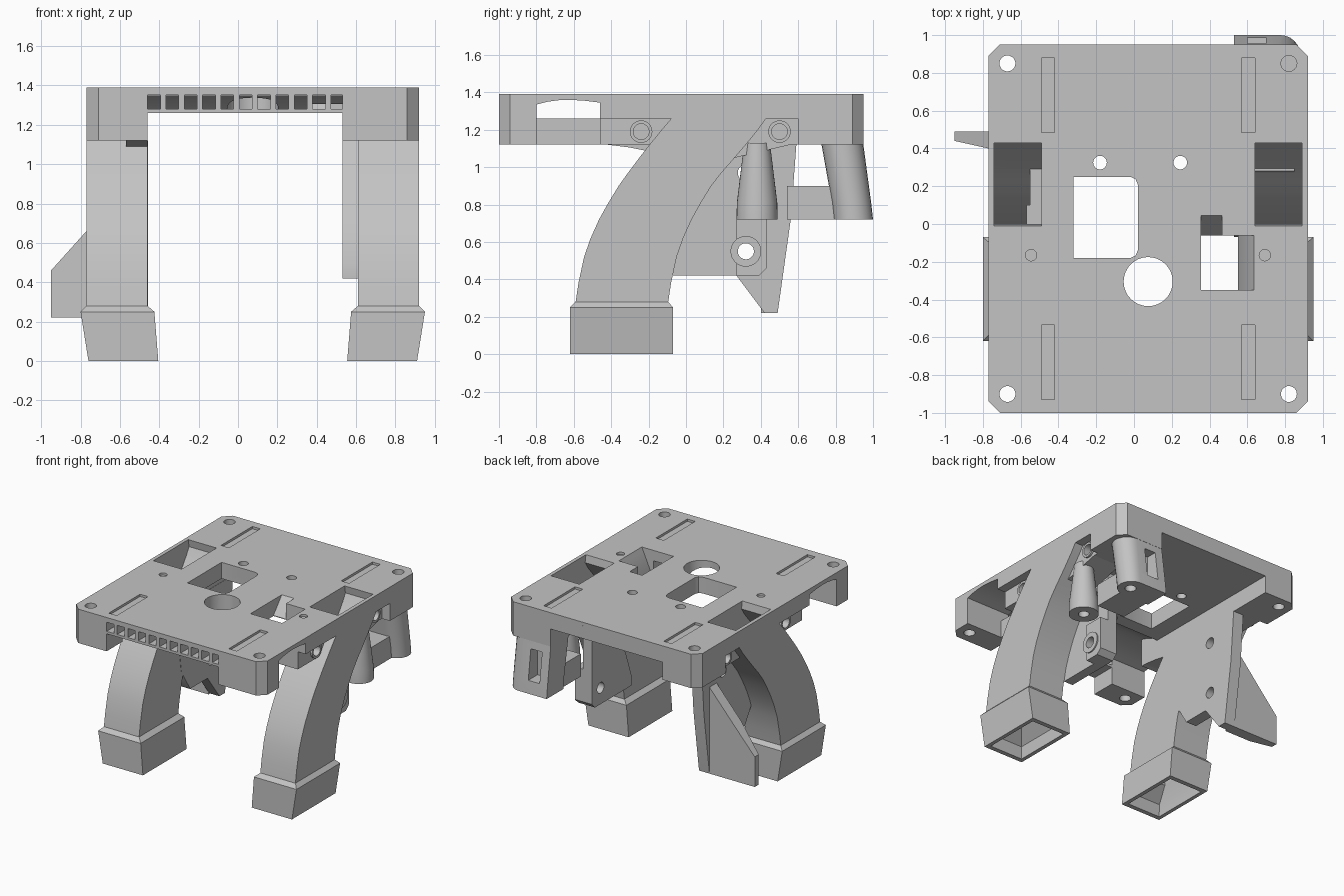
import bpy, bmesh
from math import sin, cos, pi, radians

if "Cube" in bpy.data.objects:
    bpy.data.objects.remove(bpy.data.objects["Cube"])

grey = bpy.data.materials.new("plain_grey")
grey.use_nodes = True
grey.diffuse_color = (0.55, 0.55, 0.55, 1)
grey.node_tree.nodes["Principled BSDF"].inputs["Base Color"].default_value = grey.diffuse_color

MID = 0.075          # mirror plane of the two ducts
parts, cutters = [], []


def loft(name, rings, cutter=False):
    """Skin a closed solid through a row of rings."""
    bm = bmesh.new()
    rows = [[bm.verts.new(p) for p in ring] for ring in rings]
    n = len(rows[0])
    for a, b in zip(rows, rows[1:]):
        for i in range(n):
            j = (i + 1) % n
            bm.faces.new((a[i], a[j], b[j], b[i]))
    bm.faces.new(rows[0])
    bm.faces.new(rows[-1])
    bmesh.ops.recalc_face_normals(bm, faces=bm.faces)
    me = bpy.data.meshes.new(name)
    bm.to_mesh(me)
    bm.free()
    me.materials.append(grey)
    ob = bpy.data.objects.new(name, me)
    bpy.context.collection.objects.link(ob)
    ob.hide_render = cutter
    (cutters if cutter else parts).append(ob)
    return ob


def prism(name, pts, axis, lo, hi, cutter=False):
    """Extrude a flat outline along x, y or z."""
    def place(p, d):
        return {"x": (d, *p), "y": (p[0], d, p[1]), "z": (*p, d)}[axis]
    return loft(name, [[place(p, d) for p in pts] for d in (lo, hi)], cutter)


def box(name, x, y, z, cutter=False):
    return prism(name, [(x[0], y[0]), (x[1], y[0]), (x[1], y[1]), (x[0], y[1])], "z", *z, cutter)


def circle(u, v, r, n=32):
    return [(u + r * cos(2 * pi * i / n), v + r * sin(2 * pi * i / n)) for i in range(n)]


def hole(u, v, r, axis, lo, hi):
    return prism("hole_cutter", circle(u, v, r), axis, lo, hi, True)


def cut(objects, *tools):
    for ob in objects:
        for t in tools:
            m = ob.modifiers.new("cut", "BOOLEAN")
            m.operation, m.solver, m.object = "DIFFERENCE", "EXACT", t


def mirror_x(x):
    return 2 * MID - x


# Top plate with clipped corners
c = 0.06
X0, X1, Y0, Y1 = -0.77, 0.92, -1.0, 0.95
plate = prism("top_plate", [(X0 + c, Y0), (X1 - c, Y0), (X1, Y0 + c), (X1, Y1 - c),
                            (X1 - c, Y1), (X0 + c, Y1), (X0, Y1 - c), (X0, Y0 + c)], "z", 1.362, 1.39)

# Thick core under the plate, with an arched air channel near the front
arch = [(-0.8, 1.335), (-0.74, 1.35), (-0.68, 1.358), (-0.62, 1.36), (-0.54, 1.355), (-0.46, 1.345)]
ramp = [(-0.4, 1.328), (-0.35, 1.307), (-0.31, 1.283), (-0.285, 1.26)]
core = prism("plate_core", [(Y0, 1.362), (Y0, 1.26), (-0.8, 1.26)] + arch + ramp + [(Y1, 1.26), (Y1, 1.362)],
             "x", -0.46, 0.53)
deck = (plate, core)

# Side rails under the plate
rails = []
for name, out, inn, s in (("left_rail", X1, 0.53, 1), ("right_rail", X0, -0.46, -1)):
    rails.append(prism(name, [(inn, Y0), (out - s * c, Y0), (out, Y0 + c), (out, Y1 - c),
                              (out - s * c, Y1), (inn, Y1)], "z", 1.12, 1.362))

# Front grille slots into the channel
for i in range(11):
    x = -0.463 + i * 0.0932
    cut([core], box("slot_cutter", (x + 0.004, x + 0.068), (-1.1, -0.75), (1.28, 1.352), True))

# Screw holes through plate and rails
for x, rail in ((0.82, rails[0]), (-0.67, rails[1])):
    for y in (0.85, -0.9):
        cut((plate, rail), hole(x, y, 0.042, "z", 1.0, 1.5))
for x in (-0.18, 0.245):
    cut(deck, hole(x, 0.325, 0.036, "z", 1.2, 1.5))

# Plate openings
cut(deck, hole(MID, -0.305, 0.13, "z", 1.2, 1.5))
r = 0.04
cut(deck, prism("square_cutter", [(-0.32, -0.18), (0.02 - r, -0.18), (0.008, -0.168), (0.02, -0.18 + r),
                                  (0.02, 0.25 - r), (0.008, 0.238), (0.02 - r, 0.25), (-0.32, 0.25)],
                "z", 1.2, 1.5, True))
cut((plate, core, rails[0]),
    prism("opening_cutter", [(0.355, 1.0), (0.55, 1.0), (0.55, 1.2), (0.635, 1.39), (0.635, 1.45), (0.355, 1.45)],
          "y", -0.35, -0.06, True))
cut(deck, prism("pocket_cutter", [(-0.08, 1.265), (-0.06, 1.265), (0.045, 1.39), (0.045, 1.45), (-0.08, 1.45)],
                "x", 0.355, 0.465, True))

# Shallow strip recesses and dimples on top
for x in (-0.49, 0.57):
    for y in (0.485, -0.93):
        cut([plate], box("strip_cutter", (x, x + 0.07), (y, y + 0.395), (1.372, 1.5), True))
for x in (-0.545, 0.693):
    cut([plate], hole(x, -0.165, 0.03, "z", 1.372, 1.5))

# Side windows into the channel, and recessed lower walls with screw holes
window = prism("window_cutter", [(-0.8, 1.26)] + arch + [(-0.46, 1.26)], "x", -1.2, 1.2, True)
for rail, s in ((rails[0], 1), (rails[1], -1)):
    def side(d0, d1):
        return sorted((MID + s * d0, MID + s * d1))
    cut([rail], window, box("recess_cutter", side(0.525, 1), (-0.8, -0.46), (1.0, 1.3), True))
    for y0, y1 in ((-0.47, -0.05), (0.3, 0.6)):
        cut([rail], box("ledge_cutter", side(0.775, 1), (y0, y1), (1.0, 1.26), True))
    for y in (-0.24, 0.5):
        bolt = hole(y, 1.19, 0.042, "x", *side(0.65, 1))
        cut([rail], bolt)
        ring = prism("screw_ring", circle(y, 1.19, 0.06), "x", *side(0.76, 0.79))
        cut([ring], bolt)

# Curved air ducts: height, front edge, back edge
path = [(1.39, -0.04, 0.46), (1.33, -0.03, 0.47), (1.27, -0.07, 0.435), (1.2, -0.13, 0.385),
        (1.12, -0.195, 0.32), (1.05, -0.25, 0.26), (0.97, -0.31, 0.19), (0.9, -0.36, 0.135),
        (0.81, -0.415, 0.08), (0.72, -0.465, 0.03), (0.62, -0.51, -0.015), (0.52, -0.545, -0.05),
        (0.38, -0.575, -0.08), (0.28, -0.59, -0.095)]


def section(x0, x1, y0, y1, z, flip):
    if flip:
        x0, x1 = mirror_x(x0), mirror_x(x1)
    return [(x0, y0, z), (x1, y0, z), (x1, y1, z), (x0, y1, z)]


for name, flip, rail in (("right_duct", False, rails[1]), ("left_duct", True, rails[0])):
    outer = [section(-0.77, -0.46, a, b, z, flip) for z, a, b in path]
    outer += [section(-0.8, -0.425, -0.62, -0.07, 0.25, flip), section(-0.76, -0.405, -0.62, -0.07, 0, flip)]
    duct = loft(name, outer)
    t = 0.03
    inner = [section(-0.77 + t, -0.46 - t, -0.04 + t, 0.46 - t, 1.45, flip)]
    inner += [section(-0.77 + t, -0.46 - t, a + t, b - t, z, flip) for z, a, b in path[:-1]]
    inner += [section(-0.69, -0.53, -0.47, -0.2, 0.26, flip), section(-0.69, -0.53, -0.47, -0.2, 0.2, flip),
              section(-0.73, -0.44, -0.58, -0.11, 0.1, flip), section(-0.73, -0.435, -0.585, -0.105, -0.05, flip)]
    cut((duct, plate, rail), loft("bore_cutter", inner, True))

# Mounting cheek on the left, with a thicker eyelet block
cheek = prism("left_cheek", [(-0.07, 0.42), (0.39, 0.42), (0.43, 0.46), (0.43, 1.12), (0.2, 1.12),
                             (0.08, 0.86), (0, 0.7), (-0.07, 0.5)], "x", 0.53, 0.61)
eyelet = prism("eyelet_block", [(0.27, 0.42), (0.39, 0.42), (0.43, 0.46), (0.43, 0.72), (0.27, 0.72)],
               "x", 0.6, 0.68)
boss = prism("eyelet_boss", circle(0.32, 0.55, 0.082), "x", 0.6, 0.69)

# Mounting cheek on the right with its swept lower tip
cheek_r = prism("right_cheek", [(-0.1, 0.9), (-0.06, 0.6), (0.05, 0.42), (0.27, 0.42), (0.42, 0.22), (0.49, 0.22),
                                (0.56, 0.72), (0.59, 1.12), (-0.15, 1.12)], "x", -0.55, -0.458)
for z in (0.55, 0.97):
    cut((cheek, eyelet, boss, cheek_r), hole(0.32, z, 0.043, "x", -0.62, 1.2))
prism("right_ledge", [(-0.46, 1.125), (-0.3, 1.105), (-0.2, 1.085), (0.1, 1.085), (0.1, 1.125)],
      "x", -0.57, -0.46)

# Tapered fin outside the right cheek
loft("right_fin", [[(x, y, 0.22), (x, 0.49, 0.22), (x, 0.49, z), (x, y, z)]
                   for x, y, z in ((-0.95, 0.44, 0.46), (-0.77, 0.4, 0.66), (-0.54, 0.4, 0.92))])

# Sloped bracket below the left rail
prism("left_bracket", [(0.26, 1.05), (0.58, 1.125), (0.28, 1.125)], "x", 0.61, 0.85)

# Tapered screw post
post = loft("front_post", [[(x, y, z) for x, y in circle(0.8, 0.38, rad)]
                           for z, rad in ((0.72, 0.11), (0.81, 0.108), (1.08, 0.075), (1.13, 0.07))])
cut([post], hole(0.8, 0.38, 0.04, "z", 0.6, 0.95))


# Leaning rear post, rounded on its outer side
def half_round(yc, rad, z):
    arc = [(0.88 - rad + rad * cos(a), yc + rad * sin(a), z)
           for a in (radians(-90 + 15 * i) for i in range(13))]
    return arc + [(0.53, yc + rad, z), (0.53, yc - rad, z)]


rear = loft("rear_post", [half_round(0.895, 0.105, 0.72), half_round(0.885, 0.105, 0.81),
                          half_round(0.835, 0.112, 1.13)])
cut([rear], hole(0.78, 0.89, 0.042, "z", 0.6, 0.95),
    box("notch_cutter", (0.6, 0.7), (0.87, 1.1), (0.82, 1.06), True))
box("post_web", (0.55, 0.8), (0.54, 0.83), (0.72, 0.9))

# Bake the cuts, drop the cutters, shade
deps = bpy.context.evaluated_depsgraph_get()
deps.update()
baked = [bpy.data.meshes.new_from_object(ob.evaluated_get(deps)) for ob in parts]
for ob, me in zip(parts, baked):
    ob.modifiers.clear()
    ob.data = me
for ob in cutters:
    bpy.data.objects.remove(ob)
bpy.ops.object.select_all(action="DESELECT")
for ob in parts:
    ob.select_set(True)
bpy.context.view_layer.objects.active = parts[0]
bpy.ops.object.shade_smooth_by_angle(angle=radians(25))
